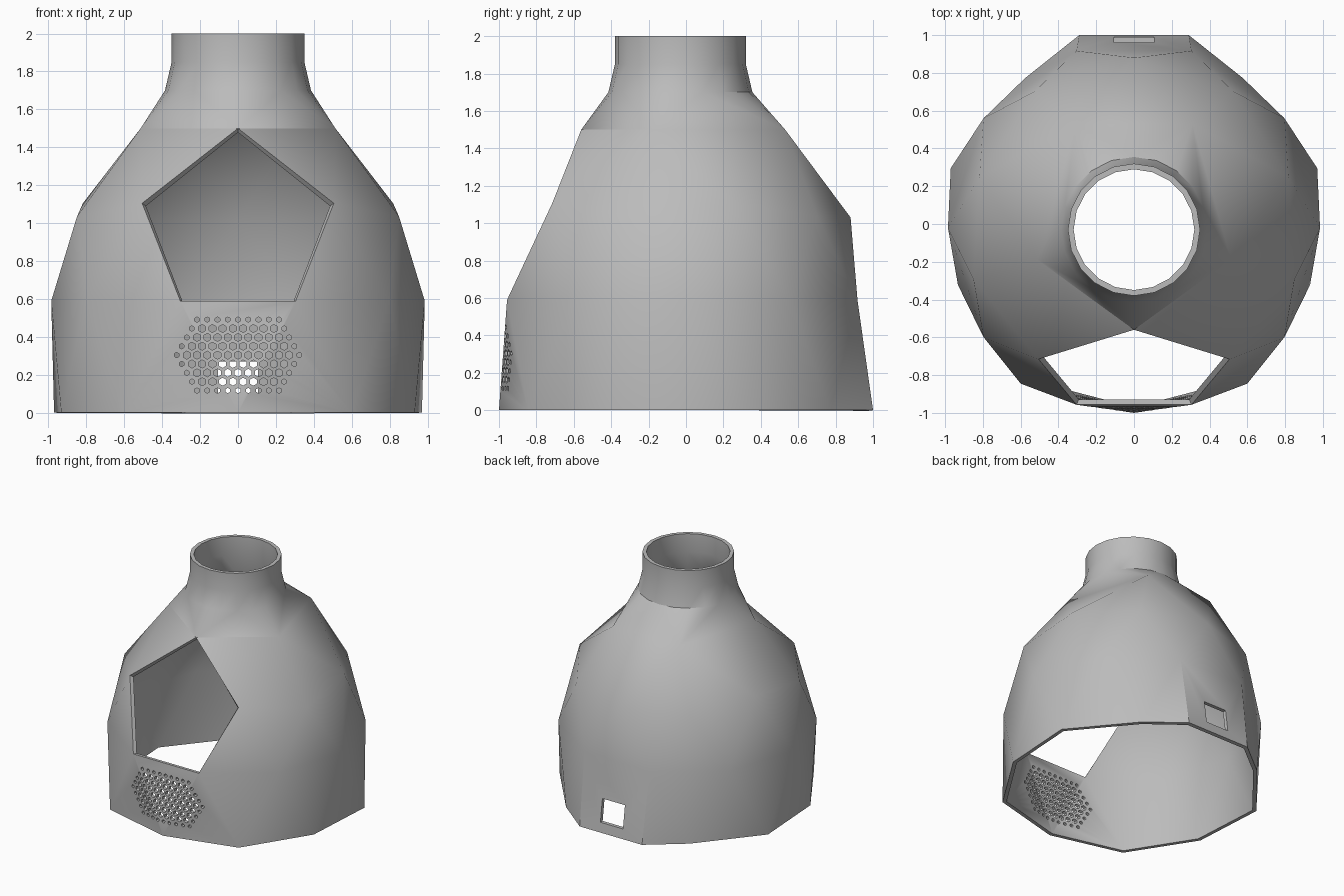
import bpy, bmesh, math
from mathutils import Vector, Matrix

old = bpy.data.objects.get("Cube")
if old:
    bpy.data.objects.remove(old, do_unlink=True)

grey = bpy.data.materials.new("plain_grey")
grey.use_nodes = True
grey.diffuse_color = (0.5, 0.5, 0.5, 1)
grey.node_tree.nodes["Principled BSDF"].inputs["Base Color"].default_value = (0.5, 0.5, 0.5, 1)


def link(name, bm):
    bmesh.ops.recalc_face_normals(bm, faces=bm.faces)
    mesh = bpy.data.meshes.new(name)
    bm.to_mesh(mesh)
    bm.free()
    mesh.materials.append(grey)
    obj = bpy.data.objects.new(name, mesh)
    bpy.context.collection.objects.link(obj)
    return obj


# Geodesic shell: rings of points at steps of a tenth turn, counted from the front
bm = bmesh.new()


def point(step, radius, z, y0=-0.02):
    a = step * math.pi / 5
    return bm.verts.new((radius * math.sin(a), y0 - radius * math.cos(a), z))


def face(*verts):
    bm.faces.new(verts)


crown = {k: point(k, 0.54, 1.5) for k in range(0, 10, 2)}
middle = {k: point(k, 0.86, 1.105) for k in range(1, 10, 2)}
hub = {k: point(k, 0.893, 1.035) for k in range(2, 10, 2)}
belt = [point(k + 0.5, 0.985, 0.59) for k in range(10)]
base = {k: point(k, 1.02 if k % 2 else 0.98, 0) for k in range(10) if k != 5}

# The back bulges out to a flat panel at the bottom
crown[4].co = (0.31, 0.53, 1.5)
crown[6].co = (-0.31, 0.53, 1.5)
middle[5].co = (0, 0.88, 1.03)
back_a, back_b = (bm.verts.new((x, 1.0, 0)) for x in (0.29, -0.29))

# Five-sided fans; the front one stays open
for k, centre in hub.items():
    ring = [crown[k], middle[(k + 1) % 10], belt[k], belt[k - 1], middle[k - 1]]
    for i in range(5):
        face(centre, ring[i - 1], ring[i])

# Triangles between the fans
for k in middle:
    face(crown[k - 1], crown[(k + 1) % 10], middle[k])
    face(middle[k], belt[k - 1], belt[k])

# Skirt down to the ground
for k in range(10):
    if k != 5:
        face(belt[k], belt[k - 1], base[k])
    left = back_b if k == 5 else base[k]
    right = back_a if k == 4 else base[(k + 1) % 10]
    face(belt[k], left, right)
face(belt[4], belt[5], back_b, back_a)

# Round neck and the shoulder that joins it to the crown
SIDES = 20
rings = [[point(i * 10 / SIDES, r, z, -0.03) for i in range(SIDES)]
         for r, z in ((0.385, 1.7), (0.35, 1.85), (0.35, 2.0))]
for low, high in zip(rings, rings[1:]):
    for i in range(SIDES):
        face(low[i - 1], low[i], high[i], high[i - 1])
for j in range(5):
    a, b = crown[2 * j], crown[(2 * j + 2) % 10]
    n = [rings[0][(4 * j + i) % SIDES] for i in range(5)]
    face(a, n[0], n[1])
    face(a, n[1], n[2])
    face(a, n[2], b)
    face(b, n[2], n[3])
    face(b, n[3], n[4])

shell = link("dome_shell", bm)
solid = shell.modifiers.new("wall", "SOLIDIFY")
solid.thickness = 0.03
solid.offset = -1
solid.use_even_offset = True

# Cutter for the hexagonal grille in front and the cable slot behind
bm = bmesh.new()
PITCH = 0.054
for row in range(-4, 5):
    count = 13 - abs(row)
    for i in range(count):
        edge = i in (0, count - 1) or abs(row) == 4
        radius = 0.014 if edge else 0.021
        place = Vector(((i - (count - 1) / 2) * PITCH, -0.97, 0.304 + row * PITCH * 0.866))
        bmesh.ops.create_cone(bm, cap_ends=True, segments=6, radius1=radius, radius2=radius,
                              depth=0.3, matrix=Matrix.Translation(place) @ Matrix.Rotation(math.pi / 2, 4, "X"))
bmesh.ops.create_cube(bm, size=1, matrix=Matrix.Translation((0, 0.97, 0.175))
                      @ Matrix.Diagonal((0.21, 0.3, 0.19, 1)))
cutter = link("hole_cutter", bm)
cutter.hide_render = True

cut = shell.modifiers.new("holes", "BOOLEAN")
cut.operation = "DIFFERENCE"
cut.solver = "EXACT"
cut.object = cutter

# Bake the modifiers, then shade
bpy.ops.object.select_all(action="DESELECT")
bpy.context.view_layer.objects.active = shell
shell.select_set(True)
for name in ("wall", "holes"):
    bpy.ops.object.modifier_apply(modifier=name)
bpy.data.objects.remove(cutter, do_unlink=True)
bpy.ops.object.shade_smooth_by_angle(angle=math.radians(30))
